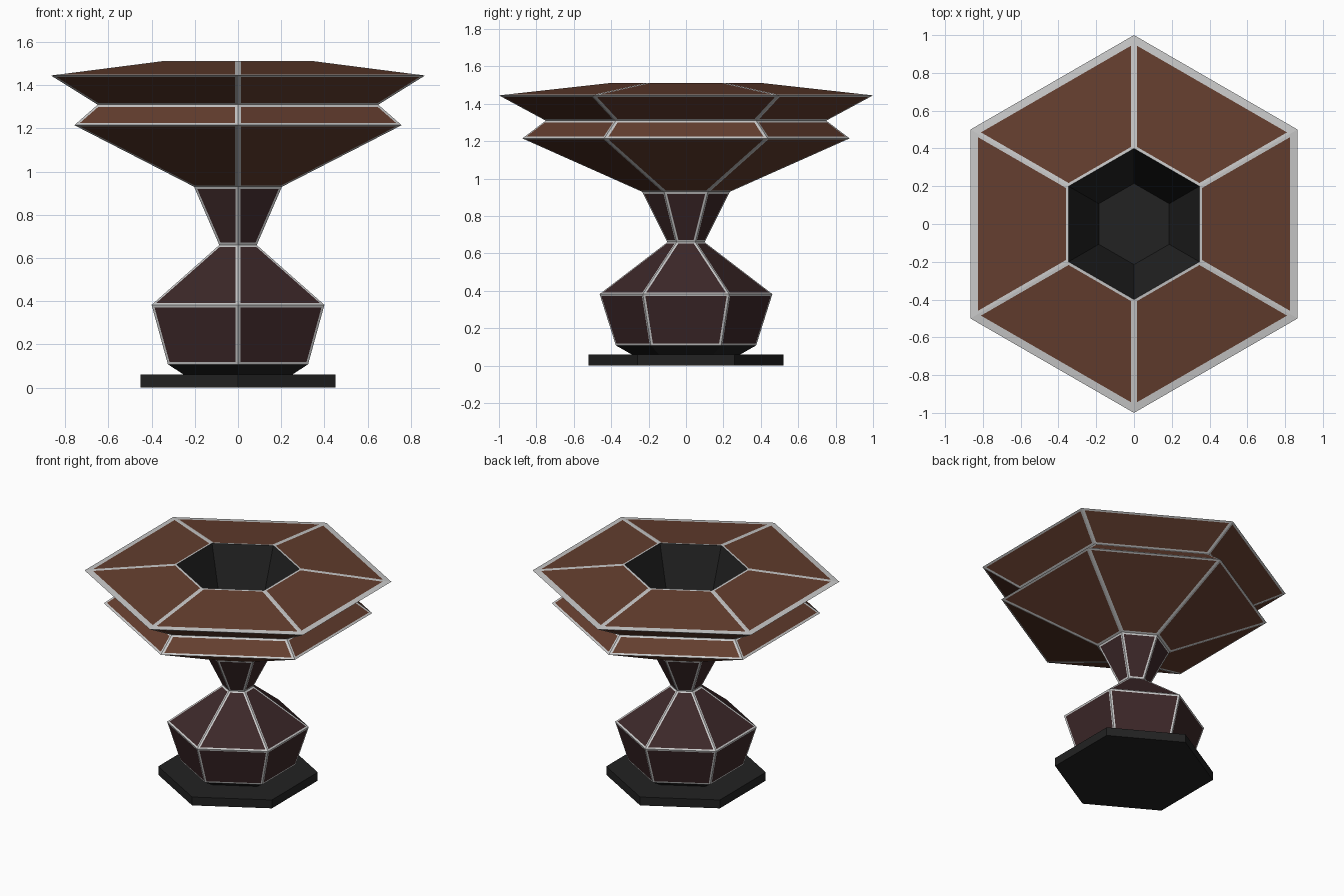
import bpy, bmesh, math

if "Cube" in bpy.data.objects:
    bpy.data.objects.remove(bpy.data.objects["Cube"])


def make_mat(name, v):
    m = bpy.data.materials.new(name)
    m.diffuse_color = (*v, 1)
    m.use_nodes = True
    m.node_tree.nodes["Principled BSDF"].inputs["Base Color"].default_value = m.diffuse_color
    return m


black = make_mat("matte black", (0.016, 0.016, 0.016))
maroon = make_mat("dark maroon", (0.046, 0.021, 0.022))
brown = make_mat("warm brown", (0.127, 0.048, 0.028))
silver = make_mat("silver trim", (0.58, 0.58, 0.58))
MATS = [black, maroon, brown, silver]
BLACK, MAROON, BROWN, SILVER = range(4)


def hex_lathe(name, profile, bands, trim=0.015, cap_bottom=BLACK, cap_top=BLACK):
    """Six-sided lathe of (radius, z) points; maroon and brown panels get a silver border."""
    bm = bmesh.new()
    rings = []
    for r, z in profile:
        rings.append([bm.verts.new((r * math.cos(math.radians(90 + 60 * k)),
                                    r * math.sin(math.radians(90 + 60 * k)), z))
                      for k in range(6)])
    panels = []
    for a, b, mat in zip(rings, rings[1:], bands):
        for k in range(6):
            j = (k + 1) % 6
            f = bm.faces.new((a[k], a[j], b[j], b[k]))
            f.material_index = mat
            if mat in (MAROON, BROWN):
                panels.append(f)
    bm.faces.new(rings[0][::-1]).material_index = cap_bottom
    bm.faces.new(rings[-1]).material_index = cap_top
    bm.normal_update()
    # silver borders around each panel
    if panels:
        res = bmesh.ops.inset_individual(bm, faces=panels, thickness=trim,
                                         use_even_offset=True)
        for f in res["faces"]:
            f.material_index = SILVER
    me = bpy.data.meshes.new(name)
    bm.to_mesh(me)
    bm.free()
    for m in MATS:
        me.materials.append(m)
    ob = bpy.data.objects.new(name, me)
    bpy.context.collection.objects.link(ob)
    return ob


# flat hexagonal foot plate
hex_lathe("base_plate", [(0.52, 0), (0.52, 0.06)], [BLACK])

# lower bulb and neck, with black underside
hex_lathe("lower_body",
          [(0.29, 0.06), (0.375, 0.108), (0.462, 0.383), (0.10, 0.66), (0.235, 0.93)],
          [BLACK, MAROON, MAROON, MAROON], trim=0.012)

# flared double bowl, silver rim and black funnel down the middle
hex_lathe("upper_bowl",
          [(0.235, 0.93), (0.875, 1.215), (0.75, 1.31), (1.0, 1.445),
           (0.97, 1.4485), (0.40, 1.512), (0.215, 0.95)],
          [BROWN, BROWN, BROWN, SILVER, BROWN, BLACK])
